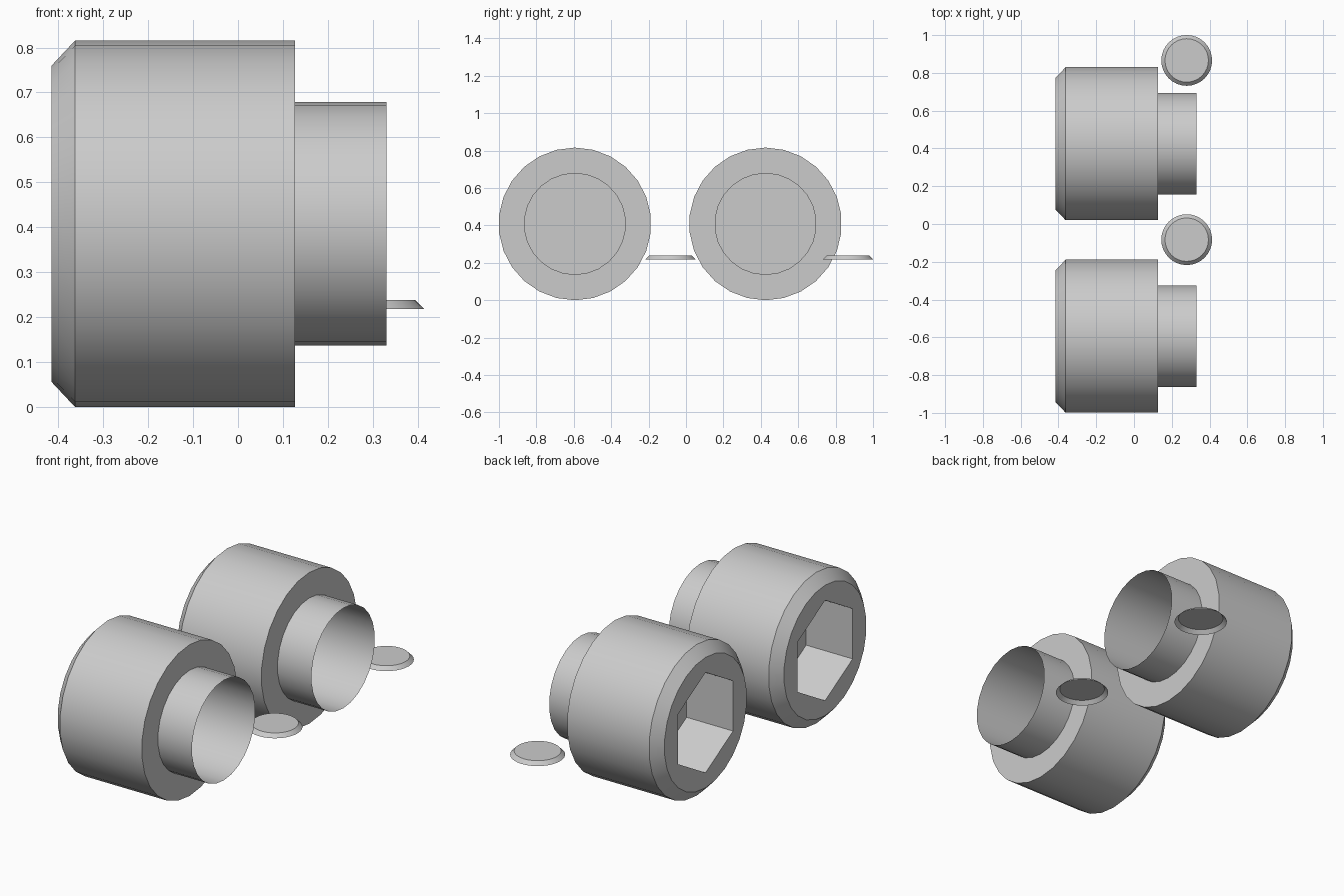
import bpy
import bmesh
from math import cos, sin, pi, radians

cube = bpy.data.objects.get("Cube")
if cube:
    bpy.data.objects.remove(cube, do_unlink=True)

GREY = (0.6, 0.6, 0.6, 1.0)
metal = bpy.data.materials.new("plain_grey")
metal.use_nodes = True
metal.diffuse_color = GREY
metal.node_tree.nodes["Principled BSDF"].inputs["Base Color"].default_value = GREY

SIDES = 26
RADIUS = 0.408        # body
BORE = 0.2705         # collar, also the hexagon corners
FACE_X = -0.4145      # socket end
FLOOR_X = -0.137      # web between socket and bore


def add_ring(bm, height, radius, sides):
    return [bm.verts.new((radius * cos(2 * pi * i / sides),
                          radius * sin(2 * pi * i / sides), height))
            for i in range(sides)]


def loft(bm, profile, sides):
    """Skin (height, radius) sections around the local z axis."""
    rings = [add_ring(bm, h, r, sides) for h, r in profile]
    for a, b in zip(rings, rings[1:]):
        for i in range(sides):
            j = (i + 1) % sides
            bm.faces.new((a[i], a[j], b[j], b[i]))
    return rings


def loop_edges(bm, ring):
    edges = []
    for a, b in zip(ring, ring[1:] + ring[:1]):
        edges.append(bm.edges.get((a, b)) or bm.edges.new((a, b)))
    return edges


def finish(bm, name, location, lying=False):
    mesh = bpy.data.meshes.new(name)
    bm.to_mesh(mesh)
    bm.free()
    mesh.materials.append(metal)
    mesh.shade_smooth()
    mesh.set_sharp_from_angle(angle=radians(30))
    obj = bpy.data.objects.new(name, mesh)
    obj.location = location
    if lying:
        obj.rotation_euler = (0, pi / 2, 0)
    bpy.context.collection.objects.link(obj)


def make_plug(tag, y):
    centre = (0, y, RADIUS)

    # Chamfered body with a hexagonal opening in its end face
    bm = bmesh.new()
    rings = loft(bm, [(FACE_X, 0.352), (-0.362, RADIUS),
                      (0.127, RADIUS), (0.127, BORE)], SIDES)
    opening = add_ring(bm, FACE_X, BORE, 6)
    edges = loop_edges(bm, rings[0]) + loop_edges(bm, opening)
    filled = bmesh.ops.triangle_fill(bm, edges=edges, use_beauty=True)
    for item in filled["geom"]:
        if isinstance(item, bmesh.types.BMFace):
            item.normal_update()
            if item.normal.z > 0:
                item.normal_flip()
    finish(bm, "body_" + tag, centre, True)

    # Hexagonal socket walls, facing inwards
    bm = bmesh.new()
    loft(bm, [(FLOOR_X, BORE), (FACE_X, BORE)], 6)
    finish(bm, "hex_socket_" + tag, centre, True)

    # Thin open collar that runs back to the web
    bm = bmesh.new()
    rings = loft(bm, [(FLOOR_X, BORE), (0.33, BORE)], SIDES)
    bm.faces.new(rings[0][::-1])
    finish(bm, "collar_" + tag, centre, True)


def make_cap(tag, y):
    # Shallow tapered cap, open underneath
    bm = bmesh.new()
    rings = loft(bm, [(0, 0.1345), (0.02, 0.115)], 32)
    bm.faces.new(rings[-1])
    finish(bm, "cap_" + tag, (0.279, y, 0.2187))


for tag, plug_y, cap_y in (("front", -0.594, -0.083), ("back", 0.425, 0.866)):
    make_plug(tag, plug_y)
    make_cap(tag, cap_y)
